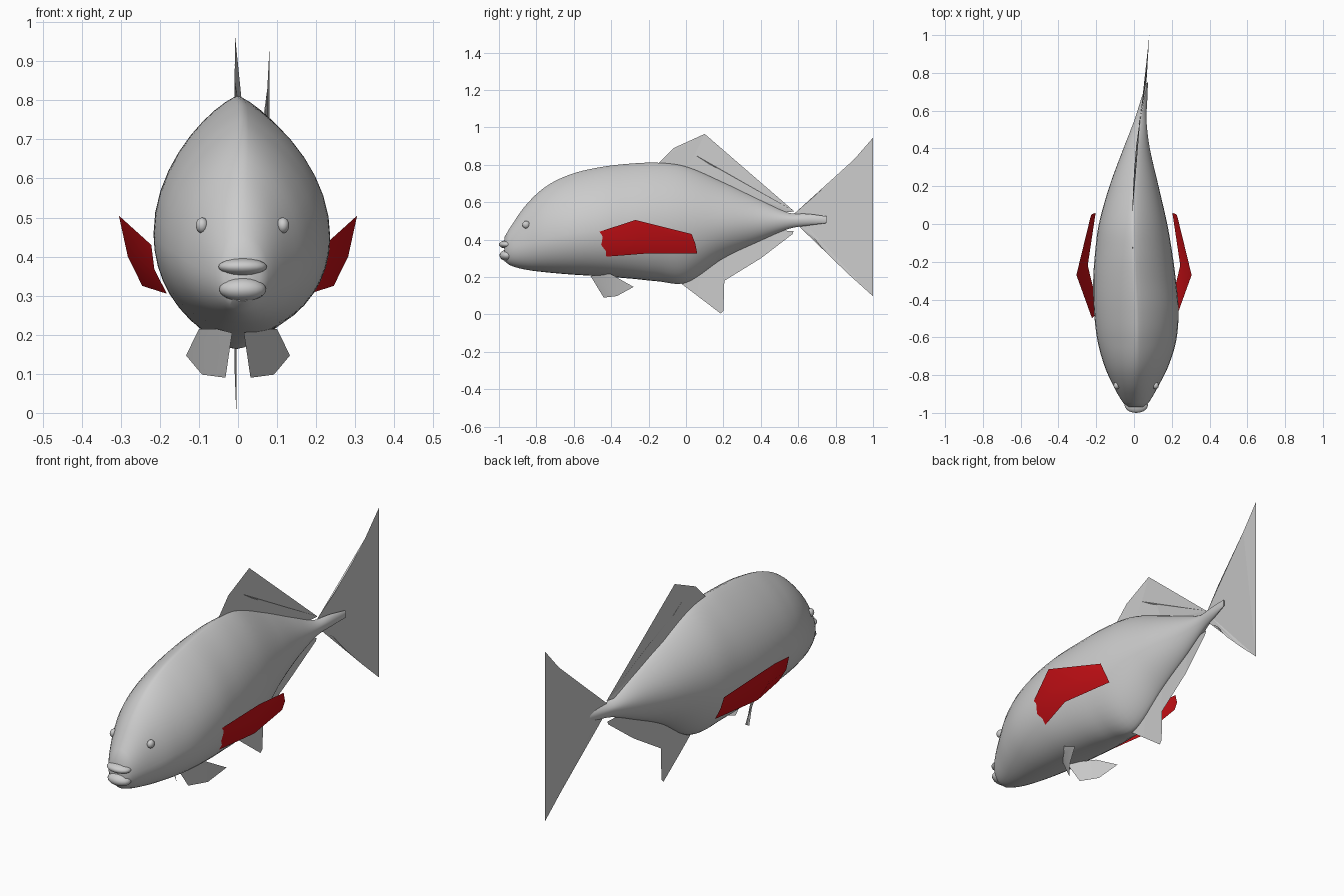
import bpy, bmesh, math

if "Cube" in bpy.data.objects:
    bpy.data.objects.remove(bpy.data.objects["Cube"])

# Body stations: y, centre x, half width, top z, widest z, bottom z, belly sharpness
ROWS = [
    (-0.97, .010, .045, .415, .350, .285, 1.0),
    (-0.94, .010, .072, .465, .355, .262, 1.0),
    (-0.86, .010, .118, .580, .375, .240, 1.0),
    (-0.755, .013, .168, .680, .405, .226, 1.0),
    (-0.62, .015, .208, .748, .430, .214, 1.0),
    (-0.46, .012, .224, .787, .450, .204, 1.0),
    (-0.30, .003, .219, .806, .460, .192, 1.0),
    (-0.15, -.002, .204, .811, .470, .177, 1.1),
    (0.0, -.005, .181, .790, .480, .170, 1.3),
    (0.2, .000, .130, .705, .492, .300, 1.4),
    (0.4, .014, .070, .610, .500, .395, 1.3),
    (0.55, .034, .032, .543, .505, .458, 1.2),
    (0.65, .052, .018, .538, .506, .475, 1.2),
    (0.75, .070, .004, .525, .506, .488, 1.0),
]


def station(y):
    """Smooth (Catmull-Rom, non-uniform) lookup of the body section at y."""
    y = min(max(y, ROWS[0][0]), ROWS[-1][0])
    i = 0
    while i < len(ROWS) - 2 and y > ROWS[i + 1][0]:
        i += 1
    a, b = ROWS[i], ROWS[i + 1]
    p, n = ROWS[max(i - 1, 0)], ROWS[min(i + 2, len(ROWS) - 1)]
    h = b[0] - a[0]
    t = (y - a[0]) / h
    out = []
    for k in range(1, 7):
        ma = (b[k] - p[k]) / (b[0] - p[0]) * h
        mb = (n[k] - a[k]) / (n[0] - a[0]) * h
        out.append((2*t**3 - 3*t**2 + 1) * a[k] + (t**3 - 2*t**2 + t) * ma
                   + (3*t**2 - 2*t**3) * b[k] + (t**3 - t**2) * mb)
    return out


def finish(bm, name, smooth=None, mat=None):
    bmesh.ops.recalc_face_normals(bm, faces=bm.faces)
    me = bpy.data.meshes.new(name)
    bm.to_mesh(me)
    bm.free()
    ob = bpy.data.objects.new(name, me)
    bpy.context.collection.objects.link(ob)
    if mat:
        me.materials.append(mat)
    if smooth:
        bpy.ops.object.select_all(action='DESELECT')
        ob.select_set(True)
        bpy.context.view_layer.objects.active = ob
        bpy.ops.object.shade_smooth_by_angle(angle=math.radians(smooth))
    return ob


# Body: egg-shaped sections lofted along the bent spine
SIDES, STEPS = 40, 70
bm = bmesh.new()
rings = []
for s in range(STEPS + 1):
    y = ROWS[0][0] + (ROWS[-1][0] - ROWS[0][0]) * s / STEPS
    cx, hw, top, mid, bot, sharp = station(y)
    ring = []
    for k in range(SIDES):
        a = 2 * math.pi * k / SIDES
        c, sn = math.cos(a), math.sin(a)
        # back is ridged, except near the snout
        p = 1 + 0.6 * min(1, max(0, (y + 0.97) / 0.35)) if sn > 0 else sharp
        x = cx + hw * math.copysign(abs(c) ** p, c)
        z = mid + sn * ((top - mid) if sn > 0 else (mid - bot))
        ring.append(bm.verts.new((x, y, z)))
    rings.append(ring)
for r0, r1 in zip(rings, rings[1:]):
    for k in range(SIDES):
        j = (k + 1) % SIDES
        bm.faces.new((r0[k], r0[j], r1[j], r1[k]))
bm.faces.new(rings[0])
bm.faces.new(rings[-1])
finish(bm, "body", 50)


def ellipsoid(name, loc, radii):
    bm = bmesh.new()
    bmesh.ops.create_uvsphere(bm, u_segments=20, v_segments=12, radius=1)
    bmesh.ops.scale(bm, vec=radii, verts=bm.verts)
    bmesh.ops.translate(bm, vec=loc, verts=bm.verts)
    finish(bm, name, 60)


# Lips and eyes
ellipsoid("upper_lip", (.012, -.958, .374), (.062, .042, .022))
ellipsoid("lower_lip", (.012, -.956, .316), (.060, .041, .030))
ellipsoid("left_eye", (-.092, -.855, .48), (.016, .020, .020))
ellipsoid("right_eye", (.115, -.855, .48), (.016, .020, .020))


def spine_fin(name, outline):
    """Thin upright fin whose (y, z) outline follows the spine."""
    bm = bmesh.new()
    f = bm.faces.new([bm.verts.new((station(y)[0] - .004 + max(0, y - .75) * .06, y, z))
                      for y, z in outline])
    bmesh.ops.triangulate(bm, faces=[f])
    finish(bm, name)


# Fins on the midline
spine_fin("dorsal_fin", [(-.155, .80), (-.10, .855), (-.065, .89), (.10, .965), (.045, .855),
                         (.11, .812), (.20, .778), (.29, .735), (.42, .66), (.58, .55),
                         (.50, .545), (.40, .585), (.20, .68), (0, .77)])
spine_fin("anal_fin", [(-.04, .175), (.06, .10), (.185, .005), (.20, .02), (.205, .18),
                       (.40, .30), (.57, .43), (.575, .445), (.50, .45), (.40, .41),
                       (.20, .32), (.08, .24)])
spine_fin("tail_fin", [(.58, .54), (.69, .635), (.81, .74), (.90, .83), (1, .945), (1, .097),
                       (.88, .205), (.77, .31), (.72, .365), (.68, .415), (.60, .475)])


def side_fin(name, grid, sx, mat=None):
    """Sheet fin from rows of points, mirrored by sx."""
    bm = bmesh.new()
    g = [[bm.verts.new((sx * x, y, z)) for x, y, z in row] for row in grid]
    for a, b in zip(g, g[1:]):
        for k in range(len(a) - 1):
            bm.faces.new((a[k], a[k + 1], b[k + 1], b[k]))
    finish(bm, name, 30, mat)


red = bpy.data.materials.new("red")
red.diffuse_color = (.6, .005, .008, 1)
red.use_nodes = True
red.node_tree.nodes["Principled BSDF"].inputs["Base Color"].default_value = red.diffuse_color

# Pectoral columns (front, middle, back) running from upper to lower edge
PECTORAL = [
    [(.222, -.50, .43), (.214, -.49, .367), (.182, -.475, .305)],
    [(.305, -.27, .505), (.282, -.245, .40), (.245, -.22, .325)],
    [(.232, .03, .43), (.226, .05, .378), (.203, .06, .325)],
]
# Pelvic rows: root edge, then tip edge
PELVIC = [
    [(.015, -.51, .205), (.055, -.46, .215), (.10, -.40, .215)],
    [(.032, -.44, .09), (.092, -.37, .098), (.133, -.28, .147)],
]
for side, sx in (("right", 1), ("left", -1)):
    side_fin(side + "_pectoral_fin", PECTORAL, sx, red)
    side_fin(side + "_pelvic_fin", PELVIC, sx)
